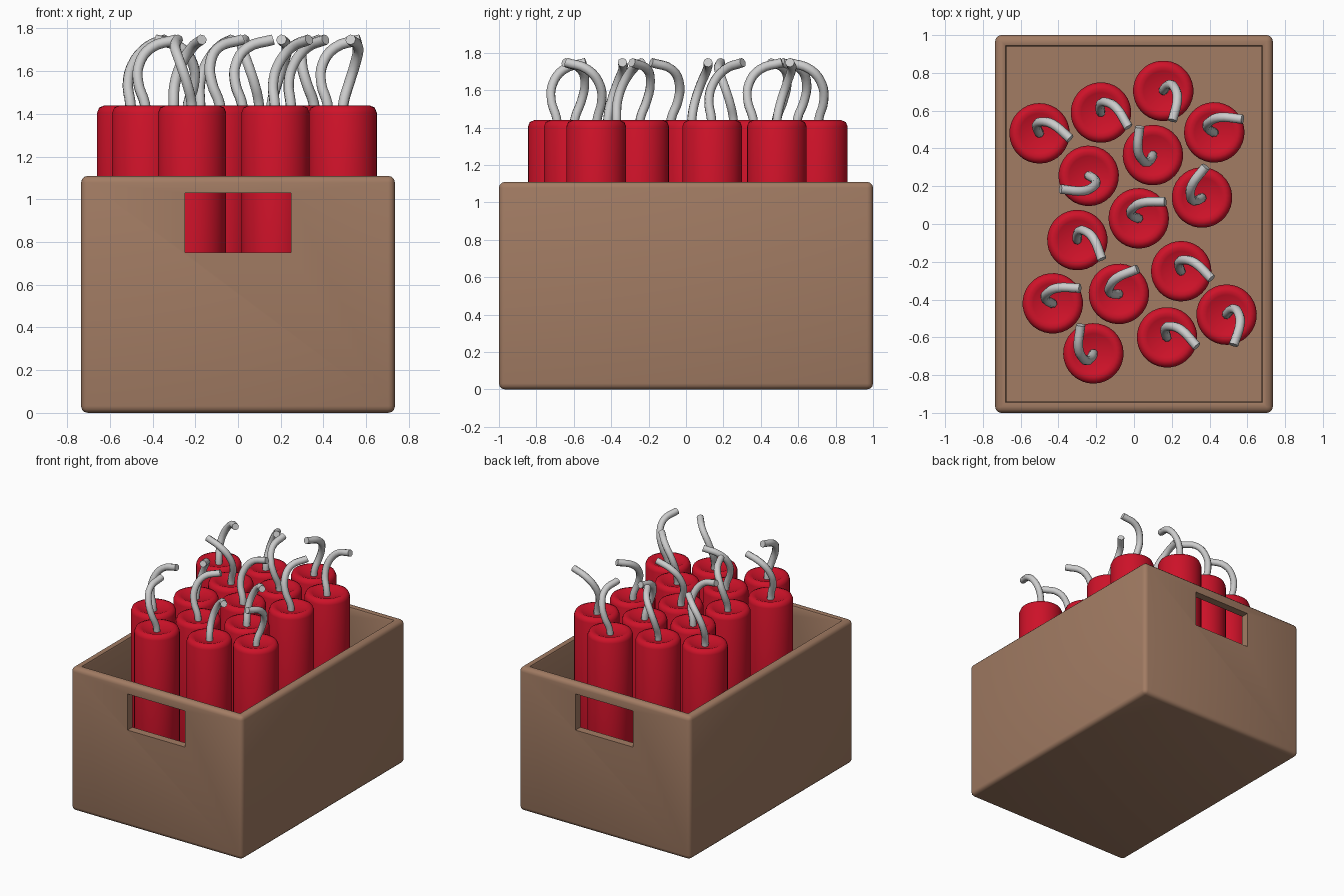
import bpy, bmesh, math
from mathutils import Matrix, Vector

if "Cube" in bpy.data.objects:
    bpy.data.objects.remove(bpy.data.objects["Cube"])


def material(name, rgb):
    m = bpy.data.materials.new(name)
    m.diffuse_color = (*rgb, 1)
    m.use_nodes = True
    m.node_tree.nodes["Principled BSDF"].inputs["Base Color"].default_value = m.diffuse_color
    return m


def add_object(name, data, mat=None):
    ob = bpy.data.objects.new(name, data)
    bpy.context.collection.objects.link(ob)
    if mat:
        data.materials.append(mat)
    return ob


def smooth(ob, angle=35):
    bpy.ops.object.select_all(action='DESELECT')
    ob.select_set(True)
    bpy.context.view_layer.objects.active = ob
    bpy.ops.object.shade_smooth_by_angle(angle=math.radians(angle))


def cuboid(bm, size, centre):
    m = Matrix.Translation(centre) @ Matrix.Diagonal((*size, 1))
    bmesh.ops.create_cube(bm, size=1, matrix=m)


brown = material("crate_brown", (0.36, 0.20, 0.125))
red = material("stick_red", (0.62, 0.006, 0.022))

# Open crate: hollowed block with softened edges
W, D, H = 1.47, 2.0, 1.11
WALL, FLOOR = 0.085, 0.08
bm = bmesh.new()
cuboid(bm, (W, D, H), (0, 0, H / 2))
top = max(bm.faces, key=lambda f: f.calc_center_median().z)
bmesh.ops.inset_region(bm, faces=[top], thickness=WALL)
wall = bmesh.ops.extrude_discrete_faces(bm, faces=[top])["faces"][0]
for v in wall.verts:
    v.co.z = FLOOR
rounded = [e for e in bm.edges
           if max(abs(v.co.x) for v in e.verts) > W / 2 - 0.01]
rim = [e for e in bm.edges if e not in rounded
       and all(v.co.z > H - 0.01 for v in e.verts)]
rounded = [e for e in rounded
           if e.calc_face_angle(0) > 0.5]
bmesh.ops.bevel(bm, geom=rounded, offset=0.032, segments=3,
                profile=0.5, affect='EDGES')
rim = [e for e in rim if e.is_valid and e.calc_face_angle(0) > 0.5]
bmesh.ops.bevel(bm, geom=rim, offset=0.015, segments=2,
                profile=0.5, affect='EDGES')
bmesh.ops.recalc_face_normals(bm, faces=bm.faces)
mesh = bpy.data.meshes.new("crate")
bm.to_mesh(mesh)
bm.free()
crate = add_object("crate", mesh, brown)

# Hand holes through both end walls
bm = bmesh.new()
for s in (-1, 1):
    cuboid(bm, (0.495, 0.4, 0.28), (0, s * D / 2, 0.89))
mesh = bpy.data.meshes.new("handle_cutter")
bm.to_mesh(mesh)
bm.free()
cutter = add_object("handle_cutter", mesh, brown)
cutter.hide_render = True
mod = crate.modifiers.new("hand_holes", 'BOOLEAN')
mod.object = cutter
mod.solver = 'EXACT'
bpy.context.view_layer.objects.active = crate
bpy.ops.object.modifier_apply(modifier=mod.name)
bpy.data.objects.remove(cutter)
smooth(crate)

# Stick: lathed profile with a rounded rim and dished top
R, TOP, SIDES = 0.16, 1.44, 32
profile = [(0, FLOOR), (0.125, FLOOR), (0.15, FLOOR + 0.01), (R, FLOOR + 0.035),
           (R, TOP - 0.035), (0.15, TOP - 0.01), (0.125, TOP),
           (0.105, TOP - 0.008), (0, TOP - 0.04)]
bm = bmesh.new()
verts = [bm.verts.new((r, 0, z)) for r, z in profile]
edges = [bm.edges.new(p) for p in zip(verts, verts[1:])]
bmesh.ops.spin(bm, geom=verts + edges, cent=(0, 0, 0), axis=(0, 0, 1),
               angle=math.tau, steps=SIDES)
bmesh.ops.remove_doubles(bm, verts=bm.verts, dist=1e-4)
bmesh.ops.recalc_face_normals(bm, faces=bm.faces)
stick_mesh = bpy.data.meshes.new("stick")
bm.to_mesh(stick_mesh)
bm.free()
stick_mesh.materials.append(red)

# Fuse: a thin tube swept along a curling path
path = [(0, 0, 1.38), (-0.005, 0.005, 1.45), (-0.022, 0.035, 1.54),
        (-0.005, 0.06, 1.63), (0.06, 0.06, 1.71), (0.165, 0, 1.748)]
curve = bpy.data.curves.new("fuse", 'CURVE')
curve.dimensions = '3D'
curve.bevel_depth = 0.025
curve.bevel_resolution = 2
curve.resolution_u = 4
curve.use_fill_caps = True
spline = curve.splines.new('BEZIER')
spline.bezier_points.add(len(path) - 1)
for bp, co in zip(spline.bezier_points, path):
    bp.co = co
    bp.handle_left_type = bp.handle_right_type = 'AUTO'
temp = add_object("fuse_path", curve)
bpy.context.view_layer.update()
fuse_mesh = bpy.data.meshes.new_from_object(
    temp.evaluated_get(bpy.context.evaluated_depsgraph_get()))
bpy.data.objects.remove(temp)

# Stick positions and the direction each fuse leans (x, y, degrees)
layout = [(-0.50, 0.48, -10), (-0.175, 0.59, -28), (0.155, 0.705, -73),
          (0.425, 0.485, 25), (0.10, 0.365, 115), (-0.24, 0.255, 205),
          (0.36, 0.14, 83), (0.025, 0.03, 32), (-0.30, -0.085, -38),
          (0.25, -0.25, -14), (-0.08, -0.37, 53), (-0.43, -0.42, 29),
          (0.49, -0.48, -77), (0.175, -0.60, -17), (-0.215, -0.685, 114)]
for i, (x, y, a) in enumerate(layout, 1):
    for name, data in (("stick", stick_mesh), ("fuse", fuse_mesh)):
        ob = add_object(f"{name}_{i}", data)
        ob.location = (x, y, 0)
        ob.rotation_euler.z = math.radians(a)
        if i == 1:
            smooth(ob, 50)
